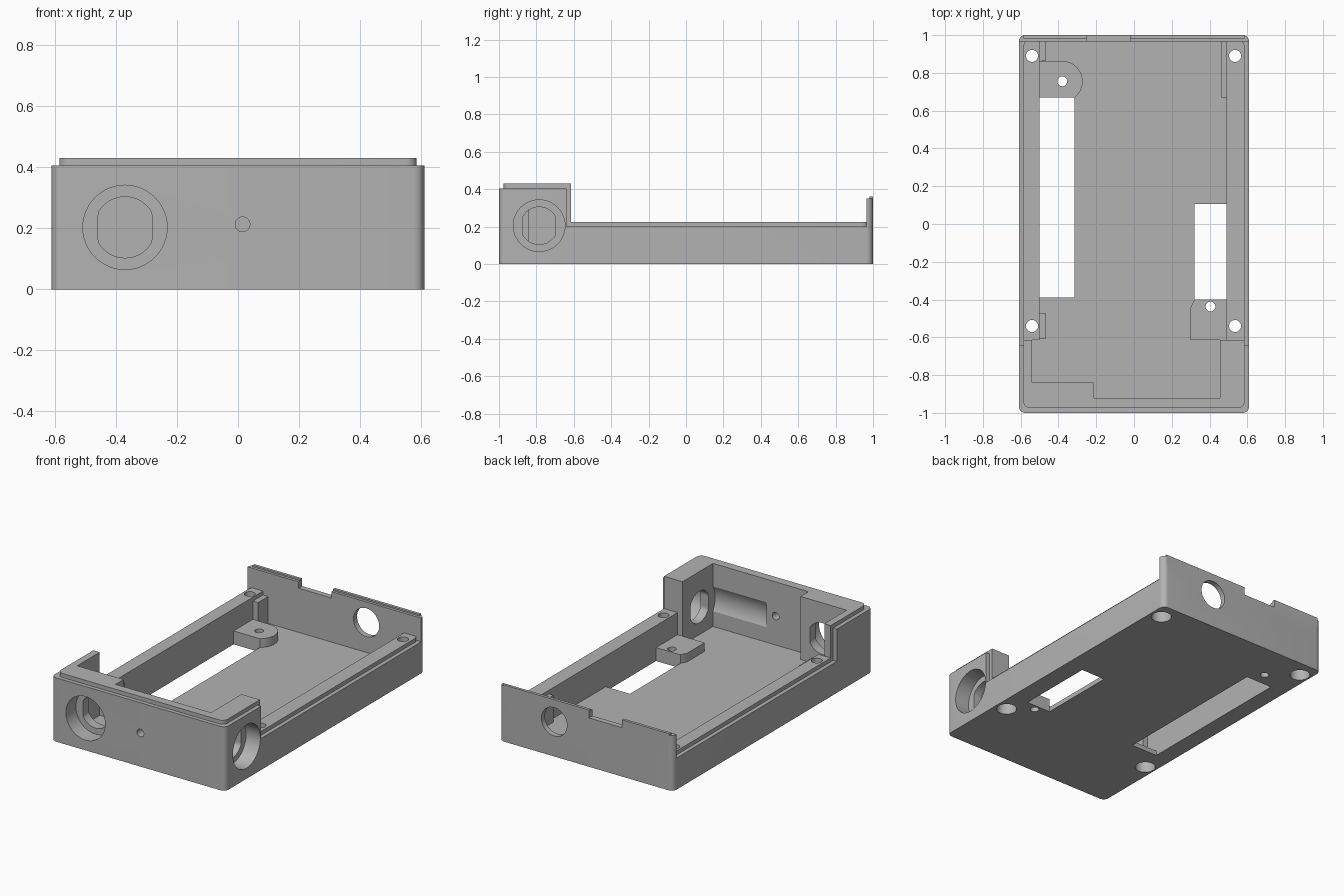
import bpy, bmesh
from math import sin, cos, radians, pi

cube = bpy.data.objects.get("Cube")
if cube:
    bpy.data.objects.remove(cube)

grey = bpy.data.materials.new("plastic grey")
grey.use_nodes = True
colour = (0.45, 0.45, 0.45, 1)
grey.diffuse_color = colour
grey.node_tree.nodes["Principled BSDF"].inputs["Base Color"].default_value = colour

HX, HY, STEP, R = 0.61, 1.0, 0.025, 0.035
WALL_Y = HY - R


def arc(cx, cy, r, a0, a1, n=8):
    return [(cx + r * cos(radians(a0 + (a1 - a0) * i / n)),
             cy + r * sin(radians(a0 + (a1 - a0) * i / n))) for i in range(n + 1)]


def outline(hx, y0, y1, front=0, back=0):
    """Rectangle centred on x with rounded front and/or back corners."""
    pts = []
    for sx, y, r, a in ((-1, y0, front, 180), (1, y0, front, 270),
                        (1, y1, back, 0), (-1, y1, back, 90)):
        sy = 1 if y == y0 else -1
        pts += arc(sx * (hx - r), y + sy * r, r, a, a + 90) if r else [(sx * hx, y)]
    return pts


def disc(u, v, r, flat=None, n=48):
    """Circle, optionally with two flat sides at +-flat."""
    lim = flat or r
    return [(u + max(-lim, min(lim, r * cos(2 * pi * i / n))), v + r * sin(2 * pi * i / n))
            for i in range(n)]


def rect(x0, x1, y0, y1):
    return [(x0, y0), (x1, y0), (x1, y1), (x0, y1)]


def prism(name, pts, w0, w1, axis="z"):
    """Extrude a profile from w0 to w1 along an axis."""
    place = {"z": lambda u, v, w: (u, v, w),
             "x": lambda u, v, w: (w, u, v),
             "y": lambda u, v, w: (u, w, v)}[axis]
    bm = bmesh.new()
    rings = [[bm.verts.new(place(u, v, w)) for u, v in pts] for w in (w0, w1)]
    bm.faces.new(rings[0])
    bm.faces.new(rings[1])
    for i in range(len(pts)):
        j = (i + 1) % len(pts)
        bm.faces.new((rings[0][i], rings[0][j], rings[1][j], rings[1][i]))
    bmesh.ops.recalc_face_normals(bm, faces=bm.faces)
    mesh = bpy.data.meshes.new(name)
    bm.to_mesh(mesh)
    bm.free()
    mesh.materials.append(grey)
    ob = bpy.data.objects.new(name, mesh)
    bpy.context.collection.objects.link(ob)
    return ob


def combine(target, tool, operation):
    mod = target.modifiers.new("join", "BOOLEAN")
    mod.object, mod.operation, mod.solver = tool, operation, "EXACT"
    bpy.context.view_layer.update()
    deps = bpy.context.evaluated_depsgraph_get()
    mesh = bpy.data.meshes.new_from_object(target.evaluated_get(deps))
    target.modifiers.clear()
    target.data = mesh
    bpy.data.objects.remove(tool)


def add(*args):
    combine(case, prism("piece", *args), "UNION")


def cut(*args):
    combine(case, prism("cutter", *args), "DIFFERENCE")


# Tray with a raised inner lip, and the tall front housing with its own lip
case = prism("lower_case", outline(HX, -HY, HY, R, R), 0, 0.2)
add(outline(HX - STEP, -HY + STEP, HY - STEP, R, R), 0.1, 0.225)
add(outline(HX, -HY, -0.64, R), 0, 0.405)
add(outline(HX - STEP, -HY + STEP, -0.615, R), 0.1, 0.43)

# Inner cavity
cut([(-0.5, WALL_Y), (-0.5, -0.615), (-0.54, -0.615), (-0.54, -0.84), (-0.215, -0.84),
     (-0.215, -0.92), (0.455, -0.92), (0.455, -0.615), (0.49, -0.615), (0.49, WALL_Y)],
    0.03, 1)

# Back wall with a thin outer ridge
add(outline(HX, WALL_Y, HY, 0, R), 0, 0.35)
add(outline(HX - STEP, HY - 0.018, HY), 0.3, 0.36)

# Corner posts and mounting bosses
add(rect(-0.52, -0.465, 0.865, 0.975), 0.01, 0.2)
add(rect(-0.52, -0.465, -0.605, -0.47), 0.01, 0.2)
add(rect(0.46, 0.52, 0.67, 0.975), 0.01, 0.2)
add([(-0.52, 0.67)] + arc(-0.38, 0.755, 0.108, -52, 90, 16) + [(-0.52, 0.863)], 0.01, 0.085)
add([(0.3, -0.615), (0.52, -0.615), (0.52, -0.4), (0.32, -0.4), (0.3, -0.44)], 0.01, 0.085)

# Floor windows
cut(rect(-0.5, -0.315, -0.39, 0.67), -0.1, 0.06)
cut(rect(0.32, 0.49, -0.4, 0.105), -0.1, 0.06)

# Screw holes with counterbores underneath
for x in (-0.54, 0.535):
    for y in (-0.54, 0.89):
        cut(disc(x, y, 0.032, None, 24), -0.1, 0.3)
        cut(disc(x, y, 0.06, None, 32), -0.1, 0.07)
for x, y in ((-0.38, 0.755), (0.405, -0.437)):
    cut(disc(x, y, 0.026, None, 24), -0.1, 0.2)

# Front socket, side socket, and pilot hole
cut(disc(-0.37, 0.203, 0.138), -1.1, -0.9, "y")
cut(disc(-0.37, 0.203, 0.1, 0.088), -1.1, -0.8, "y")
cut(disc(-0.785, 0.205, 0.138), 0.51, 0.7, "x")
cut(disc(-0.785, 0.205, 0.1, 0.088), 0.4, 0.7, "x")
cut(disc(0.015, 0.213, 0.024, None, 24), -1.1, -0.85, "y")

# Round clearance groove inside the front wall
cut(disc(-0.785, 0.205, 0.156), 0.08, 0.455, "x")

# Cable hole and notch in the back wall
cut(disc(0.225, 0.22, 0.09), 0.94, 1.1, "y")
cut(rect(-0.25, -0.02, 0.94, 1.1), 0.31, 0.5)

bpy.ops.object.select_all(action="DESELECT")
case.select_set(True)
bpy.context.view_layer.objects.active = case
bpy.ops.object.shade_smooth_by_angle(angle=radians(30))
